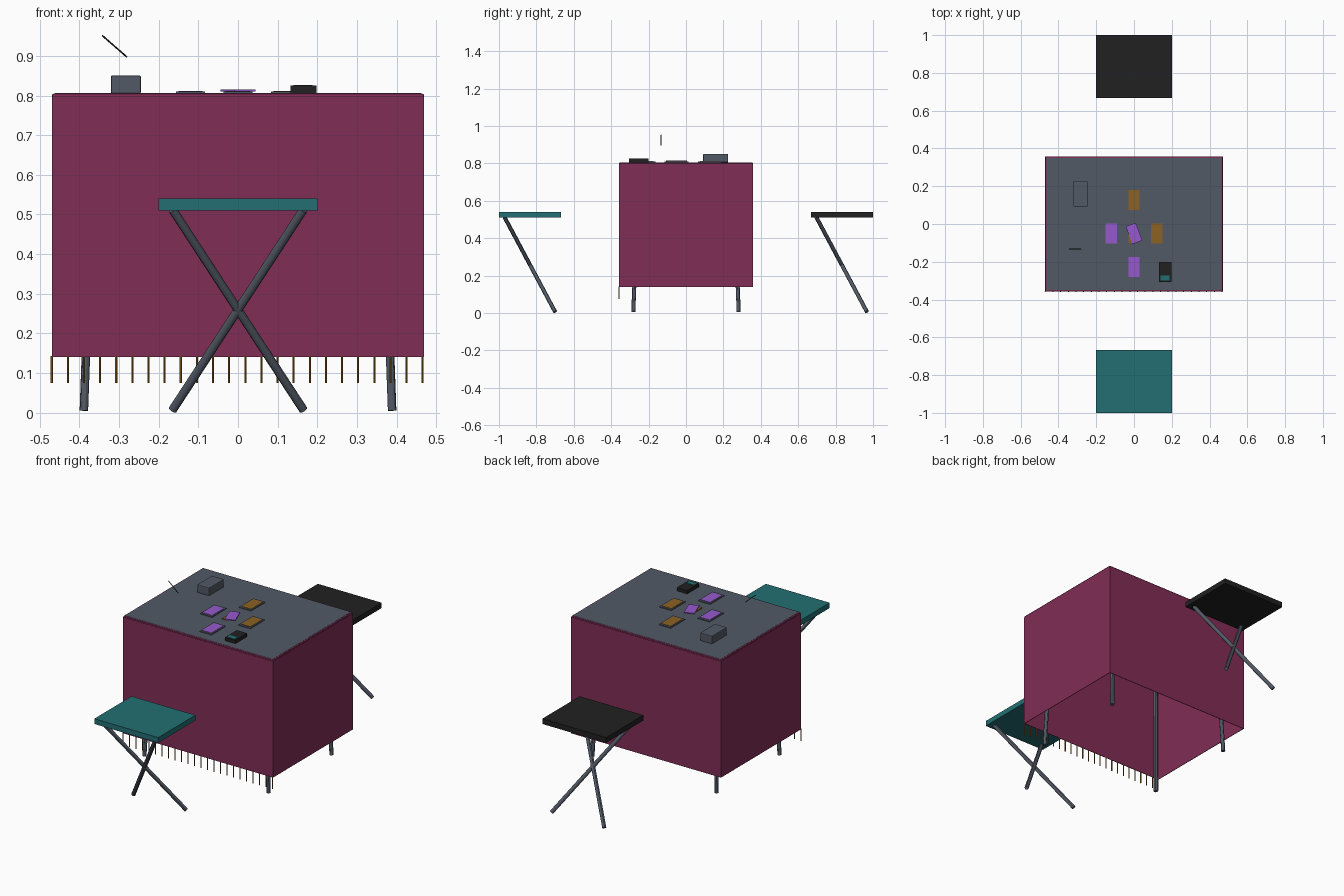
import bpy
from mathutils import Vector, Matrix

if "Cube" in bpy.data.objects:
    bpy.data.objects.remove(bpy.data.objects["Cube"], do_unlink=True)


def material(name, r, g, b):
    m = bpy.data.materials.new(name)
    m.use_nodes = True
    m.diffuse_color = (r, g, b, 1)
    m.node_tree.nodes["Principled BSDF"].inputs["Base Color"].default_value = (r, g, b, 1)
    return m


CLOTH = material("crimson cloth", 0.22, 0.026, 0.092)
GREY = material("slate grey", 0.085, 0.102, 0.133)
TEAL = material("teal", 0.016, 0.156, 0.171)
BLACK = material("black", 0.015, 0.015, 0.015)
PURPLE = material("purple", 0.305, 0.102, 0.61)
BROWN = material("golden brown", 0.262, 0.122, 0.017)


def box(name, mat, x, y, z, bevel=0.0, turn=0.0):
    """Box spanning the (min, max) ranges, optionally turned about its own vertical axis."""
    bpy.ops.mesh.primitive_cube_add(size=1)
    ob = bpy.context.object
    ob.name = name
    ob.data.transform(Matrix.Diagonal((x[1] - x[0], y[1] - y[0], z[1] - z[0], 1)))
    ob.location = [sum(r) / 2 for r in (x, y, z)]
    ob.rotation_euler.z = turn
    ob.data.materials.append(mat)
    if bevel:
        mod = ob.modifiers.new("bevel", "BEVEL")
        mod.width = bevel
        mod.segments = 2
    return ob


def rod(name, mat, start, end, radius, sides=12):
    """Round bar between two points."""
    a, b = Vector(start), Vector(end)
    bpy.ops.mesh.primitive_cylinder_add(vertices=sides, radius=radius, depth=(b - a).length)
    ob = bpy.context.object
    ob.name = name
    ob.location = (a + b) / 2
    ob.rotation_euler = (b - a).to_track_quat("Z", "Y").to_euler()
    ob.data.materials.append(mat)
    bpy.ops.object.shade_smooth_by_angle()
    return ob


W, D, TOP = 0.47, 0.358, 0.805
HEM, RIM, T = 0.14, 0.797, 0.003

# Cloth hanging on four sides, open underneath
for s, side in ((-1, "front"), (1, "back")):
    box(f"cloth_{side}", CLOTH, (-W, W), sorted((s * D, s * (D - T))), (HEM, RIM))
for s, side in ((-1, "right"), (1, "left")):
    box(f"cloth_{side}", CLOTH, sorted((s * W, s * (W - T))), (-D + T, D - T), (HEM, RIM))

# Tabletop edge and playing surface
box("tabletop", CLOTH, (-W, W), (-D, D), (RIM - 0.003, TOP), bevel=0.005)
box("felt_top", GREY, (-0.462, 0.462), (-0.35, 0.35), (TOP - 0.002, TOP + 0.001))

# Splayed table legs
for sx, side in ((-1, "right"), (1, "left")):
    for sy, end in ((-1, "front"), (1, "back")):
        rod(f"table_leg_{end}_{side}", GREY, (sx * 0.389, sy * 0.282, 0.005),
            (sx * 0.36, sy * 0.25, 0.79), 0.011)

# Fringe along the front hem
for i in range(24):
    x = -0.47 + i * 0.0407
    rod(f"fringe_{i + 1}", BROWN, (x, -D, 0.075), (x, -D, HEM + 0.003), 0.003, 6)

# Two stools with crossed legs
for s, place, mat in ((-1, "front", TEAL), (1, "back", BLACK)):
    box(f"{place}_stool_seat", mat, (-0.2, 0.2), sorted((s, s * 0.667)), (0.51, 0.54))
    y_top, y_foot = (-0.97, -0.7) if s < 0 else (0.697, 0.967)
    for sx, side in ((-1, "right"), (1, "left")):
        rod(f"{place}_stool_leg_{side}", GREY, (sx * 0.165, y_foot, 0.007),
            (-sx * 0.165, y_top, 0.512), 0.011)


# Cards: grey backing with a coloured face
def card(name, mat, x, y, turn=0.0, lift=0.0):
    z = TOP + 0.001 + lift
    for part, m, w, h, lo, hi in (("back", GREY, 0.037, 0.064, 0, 0.004),
                                  ("face", mat, 0.03, 0.053, 0.004, 0.006)):
        box(f"{name}_{part}", m, (x - w, x + w), (y - h, y + h), (z + lo, z + hi), turn=turn)


card("card_right", PURPLE, -0.12, -0.05)
card("card_front", PURPLE, 0, -0.227)
card("card_back", BROWN, 0, 0.127)
card("card_left", BROWN, 0.12, -0.05)
box("card_centre_under", BROWN, (-0.03, 0.0), (-0.1, -0.05), (TOP, TOP + 0.006))
box("card_centre_over", PURPLE, (-0.028, 0.028), (-0.1, 0.0), (TOP + 0.006, TOP + 0.01), turn=0.36)

# Storage box, small device and floating stick
box("storage_box", GREY, (-0.321, -0.245), (0.092, 0.225), (TOP, 0.851), bevel=0.004)
box("device_body", BLACK, (0.133, 0.198), (-0.306, -0.2), (TOP, 0.825))
box("device_screen", TEAL, (0.14, 0.188), (-0.3, -0.272), (0.824, 0.827))
rod("floating_stick", BLACK, (-0.343, -0.133, 0.952), (-0.28, -0.133, 0.897), 0.002, 8)
